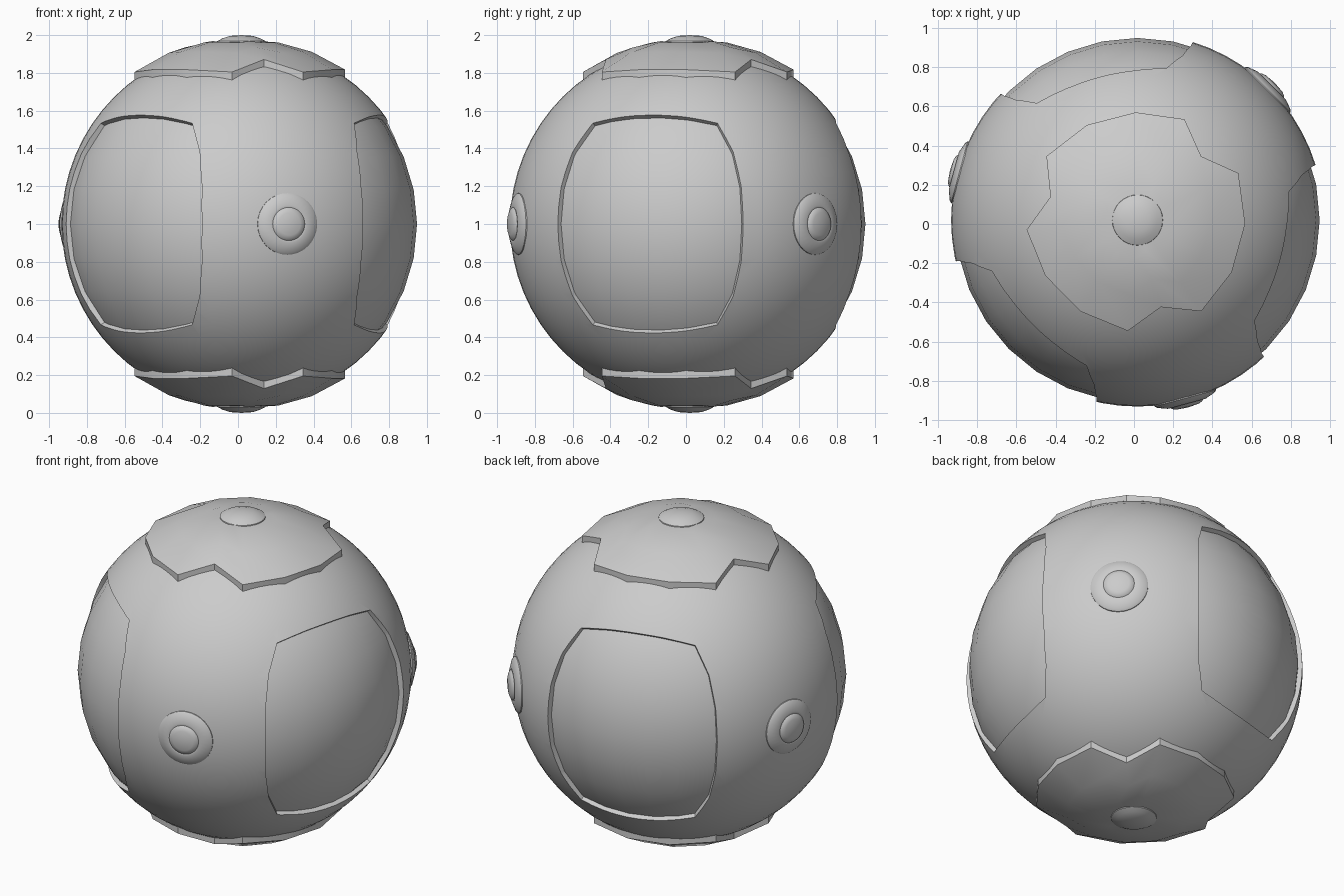
import bpy, bmesh
from math import sin, cos, radians, sqrt, pi
from mathutils import Vector, Matrix

if "Cube" in bpy.data.objects:
    bpy.data.objects.remove(bpy.data.objects["Cube"])

C = Vector((0.018, 0.02, 1.0))
HUBS = (-75, 45, 165)


def make(name, bm, smooth=True):
    bmesh.ops.recalc_face_normals(bm, faces=bm.faces)
    me = bpy.data.meshes.new(name)
    bm.to_mesh(me)
    bm.free()
    ob = bpy.data.objects.new(name, me)
    bpy.context.collection.objects.link(ob)
    if smooth:
        bpy.ops.object.select_all(action='DESELECT')
        ob.select_set(True)
        bpy.context.view_layer.objects.active = ob
        bpy.ops.object.shade_smooth_by_angle(angle=radians(30))
    return ob


def sphere(radius, seg):
    bm = bmesh.new()
    bmesh.ops.create_uvsphere(bm, u_segments=seg, v_segments=seg // 2, radius=radius,
                              matrix=Matrix.Translation(C))
    return bm


def skin(bm, rings, start=None, end=None):
    """Bridge equal rings of points; optional centre points close the ends."""
    vs = [[bm.verts.new(p) for p in r] for r in rings]
    n = len(vs[0])
    for a, b in zip(vs, vs[1:]):
        for i in range(n):
            j = (i + 1) % n
            bm.faces.new((a[i], a[j], b[j], b[i]))
    for p, ring in ((start, vs[0]), (end, vs[-1])):
        if p is not None:
            v = bm.verts.new(p)
            for i in range(n):
                bm.faces.new((ring[i], ring[(i + 1) % n], v))


def lathe(name, profile, direction, seg=32):
    """Turn (radius, distance) points around a direction from the centre."""
    rot = direction.to_track_quat('Z', 'Y')
    pt = lambda r, d, a: C + rot @ Vector((r * cos(a), r * sin(a), d))
    rings = [[pt(r, d, 2 * pi * i / seg) for i in range(seg)] for r, d in profile[:-1]]
    bm = bmesh.new()
    skin(bm, rings, end=pt(0, profile[-1][1], 0))
    make(name, bm)


# inner ball, visible as the floor of the recessed side panels
make("inner_ball", sphere(0.93, 32))

# outer shell with three recessed panels cut between the hubs
shell = make("outer_shell", sphere(0.952, 64), False)
half = [(32.3, 0.0), (32.0, 0.2), (30.3, 0.38), (25.7, 0.53), (12, 0.565)]
outline = half + [(-a, z) for a, z in half[::-1]]
outline += [(-a, -z) for a, z in half[1:]] + [(a, -z) for a, z in half[:0:-1]]
for az in (-15, 105, 225):
    dirs = []
    for a, z in outline:
        t, h = radians(az + a), z / 0.945
        k = sqrt(1 - h * h)
        dirs.append(Vector((k * cos(t), k * sin(t), h)))
    mid = Vector((cos(radians(az)), sin(radians(az)), 0))
    bm = bmesh.new()
    skin(bm, [[C + d * 0.8 for d in dirs], [C + d * 1.2 for d in dirs]],
         C + mid * 0.8, C + mid * 1.2)
    cutter = make("panel_cutter", bm, False)
    mod = shell.modifiers.new("panel", 'BOOLEAN')
    mod.object, mod.operation, mod.solver = cutter, 'DIFFERENCE', 'EXACT'
    bpy.context.view_layer.objects.active = shell
    bpy.ops.object.modifier_apply(modifier=mod.name)
    bpy.data.objects.remove(cutter)
bpy.ops.object.select_all(action='DESELECT')
shell.select_set(True)
bpy.ops.object.shade_smooth_by_angle(angle=radians(30))

# raised polar caps with a notch above each hub
star = [(h + da, r) for h in HUBS
        for da, r in ((0, 0.46), (20, 0.568), (46, 0.55), (73, 0.55), (100, 0.568))]
for name, s in (("top_cap", 1), ("bottom_cap", -1)):
    rings = []
    for f, drop in ((0.35, 0), (0.68, 0), (1, 0), (1, 0.08)):
        ring = []
        for a, r in star:
            r *= f
            z = sqrt(0.985 ** 2 - r * r) - drop - (0.004 if f < 0.5 else 0)
            ring.append(C + Vector((r * cos(radians(a)), r * sin(radians(a)), s * z)))
        rings.append(ring)
    bm = bmesh.new()
    skin(bm, rings, start=C + Vector((0, 0, s * 0.965)))
    make(name, bm)
    # small dome at the pole
    lathe(name + "_dome", [(0.135, 0.94), (0.128, 0.968), (0.10, 0.983), (0.06, 0.996), (0, 1.0)],
          Vector((0, 0, s)))

# round hubs on the equator
hub = [(0.163, 0.90), (0.163, 0.942), (0.152, 0.952), (0.10, 0.971), (0.088, 0.969),
       (0.08, 0.978), (0.06, 0.986), (0, 0.991)]
for i, a in enumerate(HUBS):
    lathe("hub_%d" % (i + 1), hub, Vector((cos(radians(a)), sin(radians(a)), 0)))
